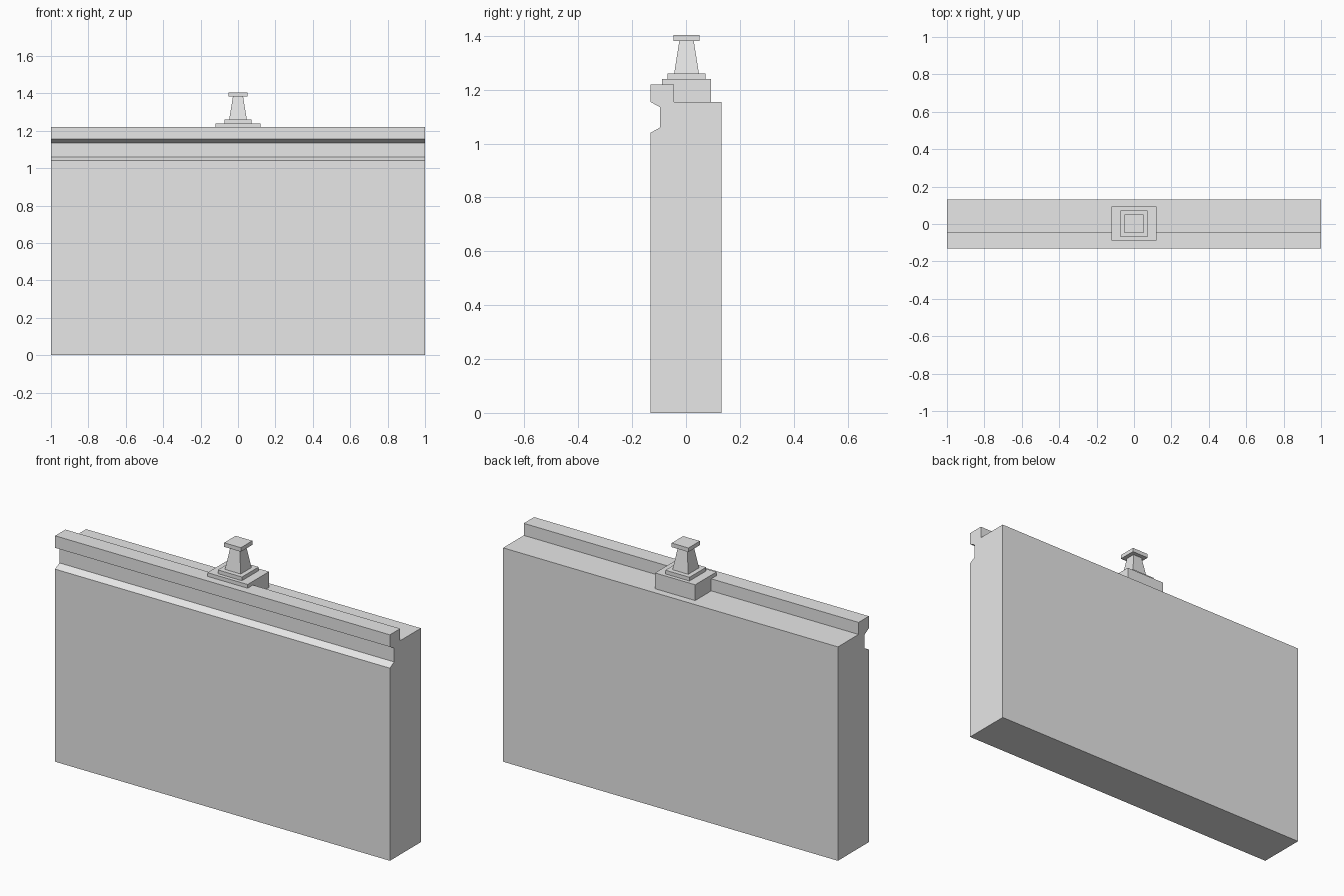
import bpy
import bmesh

cube = bpy.data.objects.get("Cube")
if cube:
    bpy.data.objects.remove(cube, do_unlink=True)

GREY = (0.8, 0.8, 0.8, 1.0)
grey = bpy.data.materials.new("light grey")
grey.use_nodes = True
grey.diffuse_color = GREY
grey.node_tree.nodes["Principled BSDF"].inputs["Base Color"].default_value = GREY

POST_Y = 0.002  # centre line of the post in depth


def finish(name, bm):
    bmesh.ops.recalc_face_normals(bm, faces=bm.faces)
    mesh = bpy.data.meshes.new(name)
    bm.to_mesh(mesh)
    bm.free()
    mesh.materials.append(grey)
    obj = bpy.data.objects.new(name, mesh)
    bpy.context.collection.objects.link(obj)
    return obj


def extrude_profile(name, profile, half_length):
    """Sweep a (y, z) outline along x."""
    bm = bmesh.new()
    face = bm.faces.new([bm.verts.new((-half_length, y, z)) for y, z in profile])
    swept = bmesh.ops.extrude_face_region(bm, geom=[face])["geom"]
    verts = [v for v in swept if isinstance(v, bmesh.types.BMVert)]
    bmesh.ops.translate(bm, verts=verts, vec=(2 * half_length, 0, 0))
    return finish(name, bm)


def block(name, half_x, half_y, z0, z1, taper=1.0):
    """Box on the post's centre line, its top scaled by taper."""
    bm = bmesh.new()
    bmesh.ops.create_cube(bm, size=2)
    for v in bm.verts:
        k = taper if v.co.z > 0 else 1.0
        v.co = (v.co.x * half_x * k, POST_Y + v.co.y * half_y * k,
                z1 if v.co.z > 0 else z0)
    return finish(name, bm)


# Wall slab with a front groove and a raised front lip
D = 0.132
extrude_profile("wall", [
    (D, 0), (D, 1.155), (-0.044, 1.155), (-0.044, 1.22), (-D, 1.22),
    (-D, 1.155), (-0.096, 1.135), (-0.096, 1.06), (-D, 1.04), (-D, 0),
], 1.0)

# Base block notched over the lip
extrude_profile("post_base", [
    (0.093, 1.155), (0.093, 1.24), (-0.089, 1.24), (-0.089, 1.22),
    (-0.044, 1.22), (-0.044, 1.155),
], 0.12)

# Stacked post
block("post_plinth", 0.072, 0.071, 1.24, 1.26)
block("post_shaft", 0.047, 0.046, 1.26, 1.382, taper=0.58)
block("post_cap", 0.05, 0.049, 1.382, 1.404)
